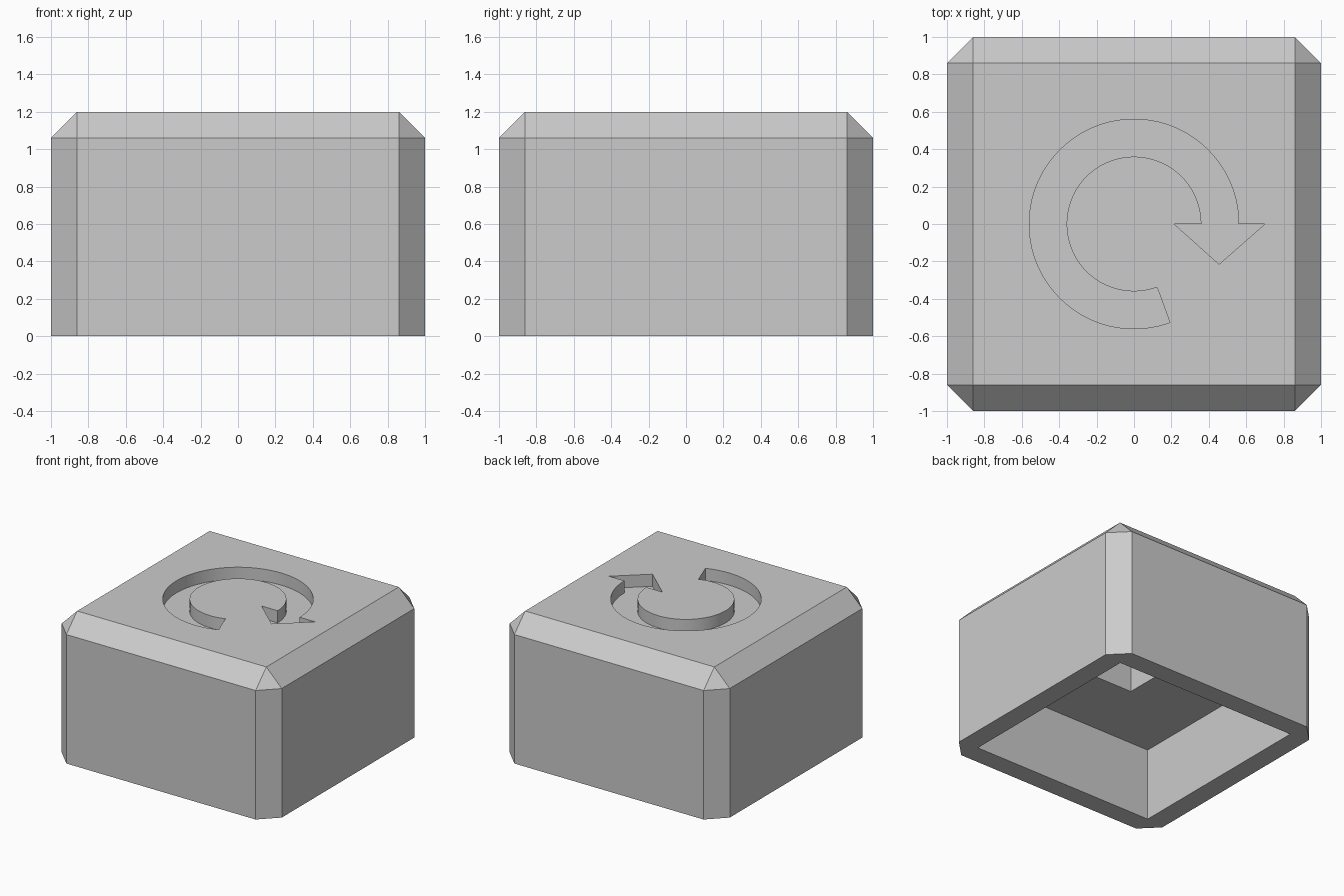
import bpy, bmesh
from math import radians, cos, sin
from mathutils import Matrix, Vector

cube = bpy.data.objects.get("Cube")
if cube:
    bpy.data.objects.remove(cube, do_unlink=True)

WIDTH, HEIGHT, CHAMFER = 2.0, 1.2, 0.14

grey = bpy.data.materials.new("light_grey")
grey.use_nodes = True
colour = (0.6, 0.6, 0.6, 1)
grey.diffuse_color = colour
grey.node_tree.nodes["Principled BSDF"].inputs["Base Color"].default_value = colour


def make_object(name, bm):
    bmesh.ops.recalc_face_normals(bm, faces=bm.faces)
    mesh = bpy.data.meshes.new(name)
    bm.to_mesh(mesh)
    bm.free()
    mesh.materials.append(grey)
    obj = bpy.data.objects.new(name, mesh)
    bpy.context.collection.objects.link(obj)
    return obj


def box(size_x, size_y, z0, z1):
    bm = bmesh.new()
    matrix = Matrix.Translation((0, 0, (z0 + z1) / 2)) @ Matrix.Diagonal((size_x, size_y, z1 - z0, 1))
    bmesh.ops.create_cube(bm, size=1, matrix=matrix)
    return bm


def prism(points, z0, z1):
    bm = bmesh.new()
    face = bm.faces.new([bm.verts.new((x, y, z0)) for x, y in points])
    top = bmesh.ops.extrude_face_region(bm, geom=[face])["geom"]
    bmesh.ops.translate(bm, vec=Vector((0, 0, z1 - z0)),
                        verts=[v for v in top if isinstance(v, bmesh.types.BMVert)])
    return bm


def arc(radius, sweep, steps):
    angles = [radians(sweep * i / steps) for i in range(steps + 1)]
    return [(radius * cos(a), radius * sin(a)) for a in angles]


# Block with every edge chamfered except those around the base
bm = box(WIDTH, WIDTH, 0, HEIGHT)
edges = [e for e in bm.edges if max(v.co.z for v in e.verts) > HEIGHT / 2]
bmesh.ops.bevel(bm, geom=edges, offset=CHAMFER, segments=1, affect='EDGES')
block = make_object("block", bm)

# Round arrow: open ring ending in a pointed head
head = [(0.215, 0), (0.455, -0.215), (0.70, 0)]
outline = arc(0.56, 290, 87) + arc(0.36, 290, 87)[::-1] + head

# Hollow underside, socket in its ceiling, and engraved arrow on top
cutters = [
    make_object("cavity_cutter", box(1.67, 1.67, -0.2, 0.6)),
    make_object("socket_cutter", box(0.34, 0.48, 0.5, 0.9)),
    make_object("arrow_cutter", prism(outline, HEIGHT - 0.1, HEIGHT + 0.1)),
]

bpy.context.view_layer.objects.active = block
block.select_set(True)
for cutter in cutters:
    cutter.hide_render = True
    cut = block.modifiers.new(cutter.name, 'BOOLEAN')
    cut.operation = 'DIFFERENCE'
    cut.solver = 'EXACT'
    cut.object = cutter
    bpy.ops.object.modifier_apply(modifier=cut.name)
    bpy.data.objects.remove(cutter, do_unlink=True)

bpy.ops.object.shade_smooth_by_angle(angle=radians(30))
